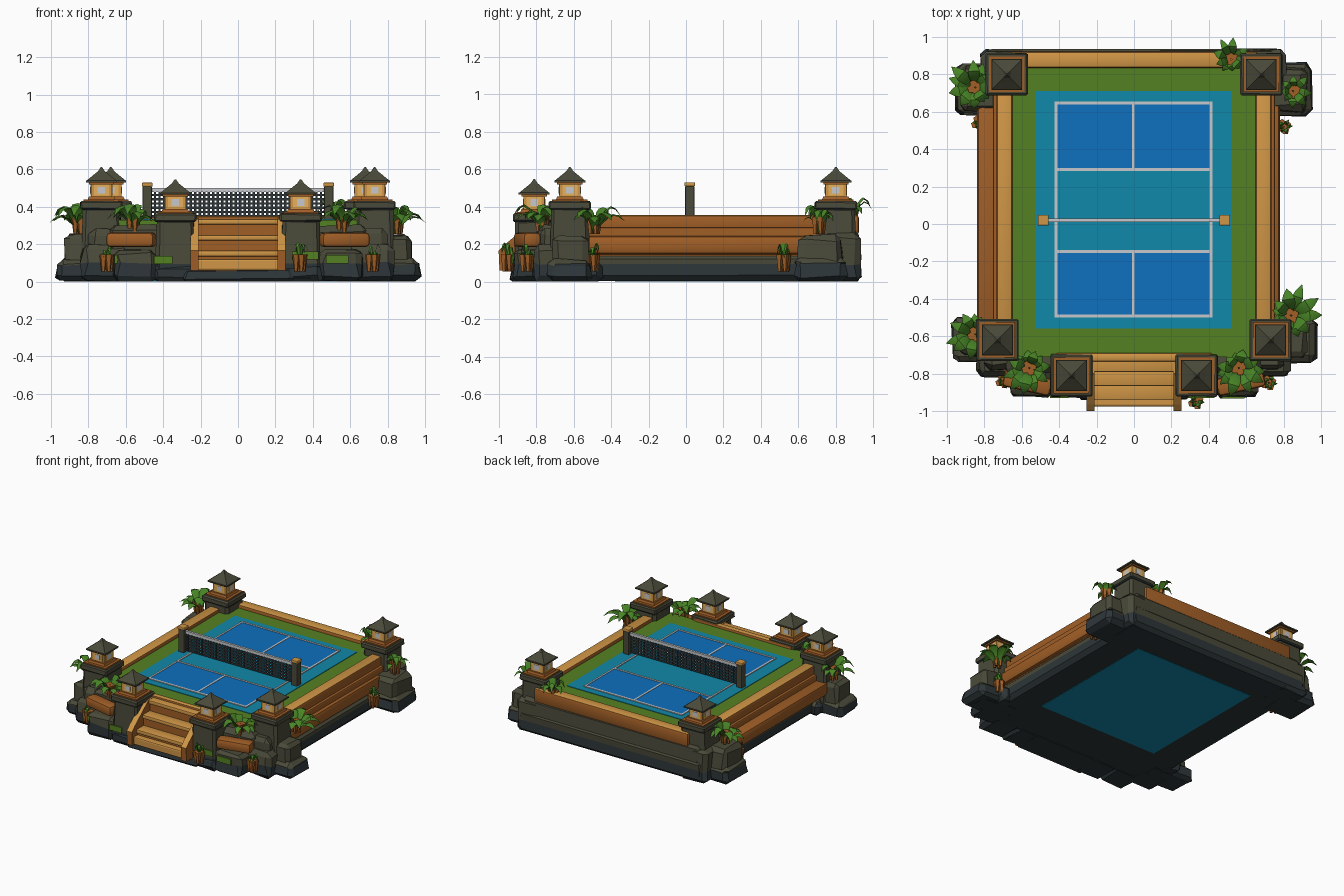
import bpy, bmesh, math, random
from mathutils import Vector, Matrix

if "Cube" in bpy.data.objects:
    bpy.data.objects.remove(bpy.data.objects["Cube"])

random.seed(4)
def lin(c):
    c /= 255
    return c / 12.92 if c < 0.04045 else ((c + 0.055) / 1.055) ** 2.4

M = {}
for n, rgb in {"court_blue": (14, 112, 190), "court_teal": (16, 136, 168), "grass_green": (84, 128, 34),
               "light_wood": (208, 150, 70), "dark_wood": (160, 94, 38), "olive_stone": (74, 74, 58),
               "dark_slate": (46, 54, 57), "leaf_green": (72, 132, 38), "line_grey": (198, 200, 204),
               "lamp_glow": (244, 186, 96)}.items():
    M[n] = bpy.data.materials.new(n)
    M[n].diffuse_color = (*[lin(c) for c in rgb], 1)

def finish(bm, name, mats, rule=None):
    bmesh.ops.recalc_face_normals(bm, faces=bm.faces)
    bm.normal_update()
    if rule:
        for f in bm.faces:
            f.material_index = rule(f.calc_center_median(), f.normal)
    me = bpy.data.meshes.new(name)
    bm.to_mesh(me)
    bm.free()
    for m in mats:
        me.materials.append(M[m])
    ob = bpy.data.objects.new(name, me)
    bpy.context.collection.objects.link(ob)
    return ob

def add_box(bm, b, taper=1.0, mat=0):
    x0, x1, y0, y1, z0, z1 = b
    vs = bmesh.ops.create_cube(bm, size=1)["verts"]
    for v in vs:
        t = taper if v.co.z > 0 else 1
        v.co = Vector(((x0 + x1) / 2 + v.co.x * abs(x1 - x0) * t,
                       (y0 + y1) / 2 + v.co.y * (y1 - y0) * t, z0 if v.co.z < 0 else z1))
    for f in {f for v in vs for f in v.link_faces}:
        f.material_index = mat
    return vs

def box(name, b, mat, bevel=0, taper=1, rot=0, mats=None, rule=None):
    bm = bmesh.new()
    add_box(bm, b, taper)
    if bevel:
        bmesh.ops.bevel(bm, geom=bm.edges[:], offset=bevel, segments=2, affect='EDGES', profile=0.5)
    if rot:
        c = Vector(((b[0] + b[1]) / 2, (b[2] + b[3]) / 2, 0))
        bmesh.ops.rotate(bm, verts=bm.verts, cent=c, matrix=Matrix.Rotation(rot, 3, 'Z'))
    return finish(bm, name, mats or [mat], rule)

def rock(name, b, jitter=0.008, bevel=0.025, taper=0.93):
    # chamfered boulder: slate foot, olive top
    bm = bmesh.new()
    add_box(bm, b, taper)
    bmesh.ops.bevel(bm, geom=bm.edges[:], offset=bevel, segments=1, affect='EDGES')
    bmesh.ops.bisect_plane(bm, geom=bm.verts[:] + bm.edges[:] + bm.faces[:],
                           plane_co=(0, 0, 0.095), plane_no=(0, 0, 1))
    for v in bm.verts:
        v.co += Vector([random.uniform(-jitter, jitter) for _ in range(3)])
        v.co.z = max(v.co.z, 0)
    return finish(bm, name, ["olive_stone", "dark_slate"], lambda c, n: int(c.z < 0.09 or n.z < -0.6))

def mx(b, s):
    return b if s > 0 else (-b[1], -b[0], *b[2:])

# foundation
rock("foundation", (-.77, .77, -.76, .92, .005, .15), .003, .03, 1)
rock("back_foundation", (-.80, .80, .72, .935, 0, .17), .004, .03, .985)
rock("back_wall", (-.76, .76, .70, .925, .1, .27), .004, .02, .99)
rock("step_footing", (-.30, .30, -.94, -.70, 0, .07), .004, .015)
box("underside_panel", (-.50, .53, -.38, .68, 0, .008), "court_teal")

# lawn and court
box("lawn", (-.67, .67, -.71, .85, .12, .33), "grass_green")
box("court_apron", (-.525, .525, -.56, .71, .328, .334), "court_teal")
for n, y0, y1 in (("front", -.49, -.15), ("back", .29, .65)):
    box(n + "_court_area", (-.415, .412, y0, y1, .330, .337), "court_blue")
bm = bmesh.new()
for y in (-.493, -.148, .291, .648):
    add_box(bm, (-.425, .42, y - .008, y + .008, .332, .340))
for x in (-.417, .412):
    add_box(bm, (x - .007, x + .007, -.5, .655, .332, .3395))
for y0, y1 in ((-.49, -.15), (.29, .65)):
    add_box(bm, (-.012, .002, y0, y1, .332, .3392))
finish(bm, "court_lines", ["line_grey"])

# net with posts
bm = bmesh.new()
for i in range(40):
    x = -.468 + i * .024
    add_box(bm, (x - .006, x + .006, .016, .024, .345, .485))
for i in range(7):
    z = .35 + i * .0225
    add_box(bm, (-.475, .475, .0165, .0235, z - .006, z + .006))
add_box(bm, (-.47, .47, .011, .029, .478, .5), mat=1)
finish(bm, "net", ["dark_slate", "line_grey"])
for s in (-1, 1):
    box("net_post", mx((.46, .51, -.005, .045, .33, .51), s), "olive_stone", .006)
    box("net_post_cap", mx((.456, .514, -.009, .049, .508, .53), s), "light_wood", .006)

# timber walls: pale top, darker sides
wood = dict(mats=["light_wood", "dark_wood"], rule=lambda c, n: int(n.z < .4))
for s in (-1, 1):
    out = .78 if s > 0 else .84
    box("side_top_beam", mx((.65, .735, -.62, .80, .27, .356), s), None, .014, **wood)
    box("side_wall", mx((.64, .755, -.62, .80, .13, .29), s), "dark_wood", .01)
    box("side_lower_log", mx((.70, out, -.58, .68, .145, .245), s), "dark_wood", .025)
    box("front_log", mx((.44, .70, -.895, -.80, .185, .262), s), "dark_wood", .02, rot=.22 * s)
box("back_beam", (-.66, .66, .835, .922, .25, .356), None, .014, **wood)
box("front_beam", (-.42, .42, -.735, -.69, .22, .35), None, .012, **wood)

# stairs
for i in range(3):
    y = -.78 - .075 * i
    z = .335 - .085 * i
    box("stair_tread", (-.23, .23, y - .012, y + .09, z - .03, z), "light_wood", .008)
    box("stair_riser", (-.22, .22, y, -.70, .05, z - .028), "dark_wood")
box("stair_bottom", (-.22, .22, -.975, -.80, .06, .12), "light_wood", .01)
for s in (-1, 1):
    # sloping stringer, extruded side profile
    bm = bmesh.new()
    prof = [(-.72, .06), (-.995, .06), (-1.0, .165), (-.965, .2), (-.80, .335), (-.72, .34)]
    f = bm.faces.new([bm.verts.new((s * .21, y, z)) for y, z in prof])
    g = bmesh.ops.extrude_face_region(bm, geom=[f])["geom"]
    bmesh.ops.translate(bm, verts=[v for v in g if isinstance(v, bmesh.types.BMVert)], vec=(s * .045, 0, 0))
    finish(bm, "stair_stringer", ["light_wood", "dark_wood"], lambda c, n: int(n.z < .3))

# pillars with lanterns
def pillar(x, y, top):
    sq = lambda w, z0, z1: (x - w / 2, x + w / 2, y - w / 2, y + w / 2, z0, z1)
    rock("pillar_column", sq(.215, 0, top - .03), .004, .018, .93)
    rock("pillar_cap", sq(.225, top - .045, top), .002, .008, 1)
    box("pillar_top_board", sq(.19, top - .002, top + .008), "dark_wood")
    bm = bmesh.new()
    add_box(bm, sq(.15, top + .005, top + .024), .9, 1)
    add_box(bm, sq(.112, top + .02, top + .105))
    add_box(bm, sq(.135, top + .09, top + .102), 1, 1)
    for k in range(4):
        r = Matrix.Rotation(k * math.pi / 2, 3, 'Z')
        for hw, z0, z1, d, m in ((.04, .03, .088, .058, 2), (.02, .04, .076, .060, 3)):
            vs = add_box(bm, (-hw, hw, -d, -d + .006, top + z0, top + z1), 1, m)
            for v in vs:
                v.co = r @ v.co + Vector((x, y, 0))
    finish(bm, "lantern_body", ["light_wood", "dark_wood", "lamp_glow", "line_grey"])
    bm = bmesh.new()
    add_box(bm, sq(.165, top + .1, top + .11))
    add_box(bm, sq(.16, top + .11, top + .137), .58)
    add_box(bm, sq(.093, top + .137, top + .16), .4)
    add_box(bm, sq(.037, top + .16, top + .182), .2)
    finish(bm, "lantern_roof", ["olive_stone"])

for s in (-1, 1):
    pillar(s * .73, -.62, .43)
    pillar(s * .68, .80, .43)
    pillar(s * .335, -.81, .365)

# boulders around the corners
ROCKS = [(.76, .975, -.74, -.50, 0, .12), (.77, .935, -.71, -.52, 0, .25), (.58, .84, -.82, -.60, 0, .20),
         (.43, .67, -.925, -.70, 0, .175), (.60, .80, -.78, -.62, .08, .28), (.69, .82, -.58, -.44, 0, .11),
         (.40, .70, -.80, -.64, .05, .30), (.22, .46, -.93, -.72, 0, .10), (.66, .95, .58, .86, 0, .13),
         (.70, .93, .60, .84, .08, .25), (.58, .82, .72, .935, 0, .26)]
for s in (-1, 1):
    for b in ROCKS:
        rock("boulder", mx(b, s), .01, .028)
for x, y, z, w in ((-.40, -.925, .115, .05), (.36, -.925, .14, .07), (.53, -.928, .12, .06), (-.62, -.90, .12, .04)):
    box("moss_patch", (x - w, x + w, y - .004, y + .005, z - .022, z + .022), "grass_green")

# plants: arching pointed leaves around a brown heart
def plant(x, y, z, size, out, n=11):
    bm = bmesh.new()
    for i in range(n):
        a = 2 * math.pi * i / n + random.uniform(-.2, .2)
        L = size * (.82 + .22 * math.cos(a - out)) * random.uniform(.88, 1.05)
        h = random.uniform(.08, .15)
        w = size * random.uniform(.17, .22)
        d = Vector((math.cos(a), math.sin(a), 0))
        sd = Vector((-d.y, d.x, 0))
        rows = []
        for k in range(6):
            t = k / 5
            p = Vector((x, y, z)) + d * L * t + Vector((0, 0, h * math.sin(2.5 * t)))
            ww = w * (.12, .55, .95, 1, .65, .02)[k]
            rows.append([bm.verts.new(p + sd * ww * q + Vector((0, 0, -.25 * ww * abs(q)))) for q in (-1, 0, 1)])
        for r0, r1 in zip(rows, rows[1:]):
            for j in (0, 1):
                bm.faces.new((r0[j], r0[j + 1], r1[j + 1], r1[j]))
    for k in range(4):
        a = k * 1.57 + .4
        c = Matrix.Translation((x + .022 * math.cos(a), y + .022 * math.sin(a), z + .04))
        g = bmesh.ops.create_cone(bm, segments=5, radius1=.01, radius2=.022, depth=.09, cap_ends=True, matrix=c)
        for f in {f for v in g["verts"] for f in v.link_faces}:
            f.material_index = 1
    finish(bm, "plant", ["leaf_green", "dark_wood"])

plant(.84, -.49, .26, .17, .6)
plant(-.85, -.59, .26, .15, 3.3)
plant(.56, -.77, .27, .155, -1.2)
plant(-.56, -.77, .27, .155, -1.9)
plant(-.85, .73, .27, .16, 2.6)
plant(.52, .88, .30, .115, 1.6, 9)
plant(.85, .71, .26, .11, 0, 8)
for x, y in ((.33, -.95), (.82, -.50), (.80, .52), (-.83, .54), (.72, -.85), (-.70, -.84)):
    plant(x, y, .06, .05, 0, 6)

# soften rounded timbers while keeping edges crisp
bpy.ops.object.select_all(action='DESELECT')
for o in bpy.data.objects:
    if any(k in o.name for k in ("beam", "log", "tread", "plant")):
        o.select_set(True)
        bpy.context.view_layer.objects.active = o
bpy.ops.object.shade_smooth_by_angle(angle=math.radians(35))

for m in bpy.data.materials:
    if m.users and not m.is_grease_pencil:
        m.use_nodes = True
        m.node_tree.nodes["Principled BSDF"].inputs["Base Color"].default_value = m.diffuse_color
